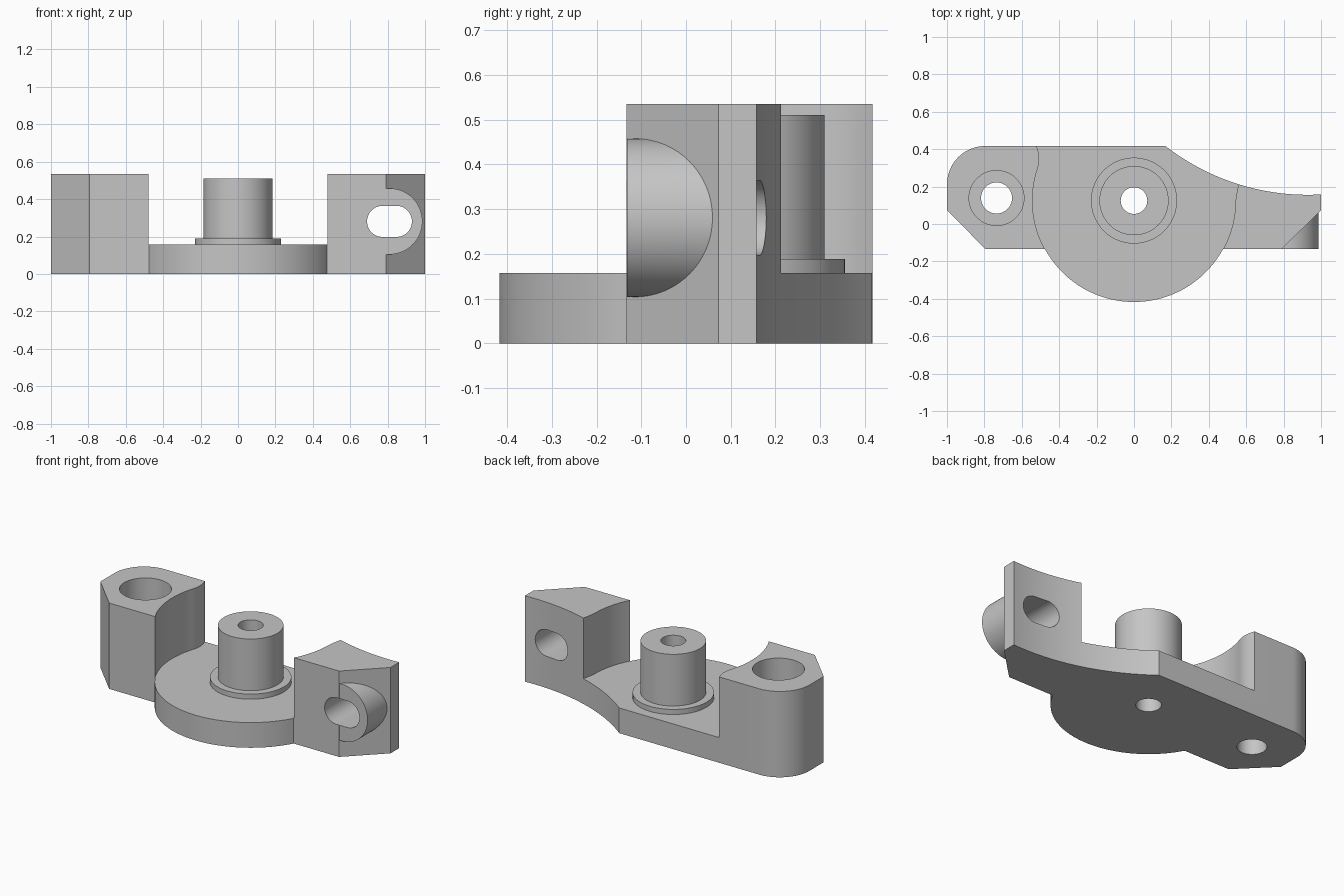
import bpy
import bmesh
from math import radians, degrees, cos, sin, asin
from mathutils import Matrix

cube = bpy.data.objects.get("Cube")
if cube:
    bpy.data.objects.remove(cube, do_unlink=True)

grey = bpy.data.materials.new("plain grey")
grey.use_nodes = True
colour = (0.56, 0.56, 0.56, 1)
grey.diffuse_color = colour
grey.node_tree.nodes["Principled BSDF"].inputs["Base Color"].default_value = colour

TOP, FLOOR, FRONT, BACK = 0.535, 0.157, -0.133, 0.417
HUB_Y, HUB_R = 0.125, 0.542


def arc(cx, cy, r, start, end, n):
    """Points along an arc, angles in degrees."""
    angles = [radians(start + (end - start) * i / n) for i in range(n + 1)]
    return [(cx + r * cos(a), cy + r * sin(a)) for a in angles]


def make(name, bm):
    bmesh.ops.recalc_face_normals(bm, faces=bm.faces)
    mesh = bpy.data.meshes.new(name)
    bm.to_mesh(mesh)
    bm.free()
    mesh.materials.append(grey)
    obj = bpy.data.objects.new(name, mesh)
    bpy.context.collection.objects.link(obj)
    return obj


def prism(name, outline, z0, z1, turn=Matrix()):
    """Extrude an outline upwards, then turn it."""
    bm = bmesh.new()
    low = [bm.verts.new((x, y, z0)) for x, y in outline]
    high = [bm.verts.new((x, y, z1)) for x, y in outline]
    bm.faces.new(low[::-1])
    bm.faces.new(high)
    for i in range(len(low)):
        bm.faces.new((low[i - 1], low[i], high[i], high[i - 1]))
    bmesh.ops.transform(bm, matrix=turn, verts=bm.verts)
    return make(name, bm)


def cylinder(name, x, y, r, z0, z1, turn=Matrix()):
    return prism(name, arc(x, y, r, 0, 360, 64)[:-1], z0, z1, turn)


def combine(target, tool, operation):
    mod = target.modifiers.new(tool.name, "BOOLEAN")
    mod.operation = operation
    mod.solver = "EXACT"
    mod.object = tool
    bpy.context.view_layer.objects.active = target
    bpy.ops.object.modifier_apply(modifier=mod.name)
    bpy.data.objects.remove(tool, do_unlink=True)


# Full-height body: round hub, chamfered ends, swept back edge
hub_angle = degrees(asin((HUB_Y - FRONT) / HUB_R))
outline = [(-0.795, FRONT)]
outline += arc(0, HUB_Y, HUB_R, 180 + hub_angle, 360 - hub_angle, 48)
outline += [(0.79, FRONT), (1, 0.073)]
outline += arc(0.929, 1.396, 1.24, -86.7, -127.8, 24)
outline += arc(-0.795, BACK - 0.205, 0.205, 90, 180, 20)
outline += [(-1, 0.073)]
body = prism("bracket_body", outline, 0, TOP)

# Lower the middle to plate height, leaving a block at each end
past = hub_angle + 7
pocket = arc(0, HUB_Y, HUB_R + 0.001, -past, 0, 16)
pocket += [(0.548, 0.16), (0.576, 0.3), (0.576, 0.6), (-0.56, 0.6)]
pocket += [(-0.523, 0.425), (-0.511, 0.385), (-0.507, 0.355), (-0.508, 0.33)]
pocket += arc(0, HUB_Y, HUB_R + 0.001, 161, 180 + past, 24)
pocket += [(pocket[-1][0], -0.6), (pocket[0][0], -0.6)]
combine(body, prism("pocket", pocket, FLOOR, 1), "DIFFERENCE")

# Stepped bore in the end block
combine(body, cylinder("end_bore", -0.735, 0.139, 0.083, -0.2, 0.3), "DIFFERENCE")
combine(body, cylinder("counterbore", -0.735, 0.139, 0.147, FLOOR + 0.003, 0.8), "DIFFERENCE")

# Centre post and collar, bored through
combine(body, cylinder("collar", 0, HUB_Y, 0.23, 0.08, 0.189), "UNION")
combine(body, cylinder("post", 0, HUB_Y, 0.185, 0.05, 0.511), "UNION")
combine(body, cylinder("post_bore", 0, HUB_Y, 0.071, -0.2, 0.8), "DIFFERENCE")

# Round boss on the chamfered corner, lying along y, with a slot through it
to_y = Matrix.Rotation(radians(90), 4, "X")
combine(body, cylinder("boss", 0.809, 0.281, 0.177, -0.1, -FRONT - 0.0006, to_y), "UNION")
slot = arc(0.847, 0.281, 0.083, -90, 90, 24) + arc(0.773, 0.281, 0.083, 90, 270, 24)
combine(body, prism("slot", slot, -0.3, 0.3, to_y), "DIFFERENCE")

bpy.ops.object.select_all(action="DESELECT")
body.select_set(True)
bpy.context.view_layer.objects.active = body
bpy.ops.object.shade_smooth_by_angle(angle=radians(25))
